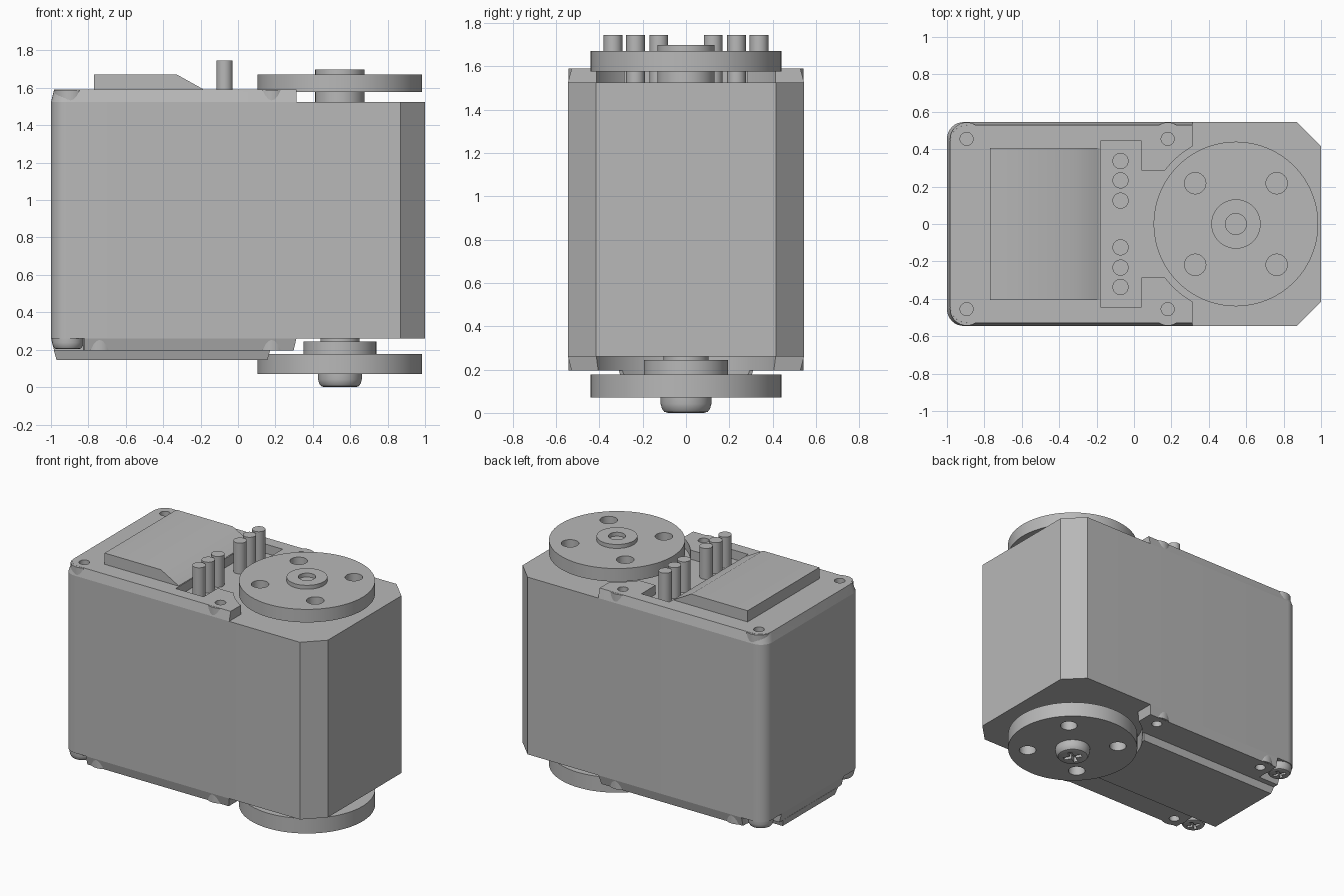
import bpy
import bmesh
from math import cos, sin, pi, radians
from mathutils import Matrix

old = bpy.data.objects.get("Cube")
if old:
    bpy.data.objects.remove(old)

grey = bpy.data.materials.new("light grey")
grey.use_nodes = True
GREY = (0.48, 0.48, 0.48, 1)
grey.diffuse_color = GREY
grey.node_tree.nodes["Principled BSDF"].inputs["Base Color"].default_value = GREY

AXIS = 0.545      # x of the output shaft
HALF = 0.545      # half width of the case
FLOOR, ROOF = 0.26, 1.525


def make(name, bm):
    bmesh.ops.recalc_face_normals(bm, faces=bm.faces)
    mesh = bpy.data.meshes.new(name)
    bm.to_mesh(mesh)
    bm.free()
    mesh.materials.append(grey)
    ob = bpy.data.objects.new(name, mesh)
    bpy.context.collection.objects.link(ob)
    return ob


def loft(name, rings):
    """Join rings of equal point count and close both ends."""
    bm = bmesh.new()
    rows = [[bm.verts.new(p) for p in ring] for ring in rings]
    n = len(rows[0])
    for a, b in zip(rows, rows[1:]):
        for i in range(n):
            j = (i + 1) % n
            bm.faces.new((a[i], a[j], b[j], b[i]))
    bm.faces.new(rows[0])
    bm.faces.new(rows[-1])
    return make(name, bm)


def lathe(name, x, y, profile, n=48):
    """Turn (radius, z) pairs about a vertical axis."""
    return loft(name, [[(x + r * cos(2 * pi * i / n), y + r * sin(2 * pi * i / n), z)
                        for i in range(n)] for r, z in profile])


def drum(name, x, y, r, z0, z1, n=48):
    return lathe(name, x, y, [(r, z0), (r, z1)], n)


def box(name, x0, x1, y0, y1, z0, z1):
    return loft(name, [[(x0, y0, z), (x1, y0, z), (x1, y1, z), (x0, y1, z)] for z in (z0, z1)])


def only(ob):
    bpy.ops.object.select_all(action='DESELECT')
    ob.select_set(True)
    bpy.context.view_layer.objects.active = ob


def cut(ob, cutters):
    only(ob)
    for c in cutters:
        mod = ob.modifiers.new("cut", 'BOOLEAN')
        mod.operation = 'DIFFERENCE'
        mod.solver = 'EXACT'
        mod.object = c
        bpy.ops.object.modifier_apply(modifier=mod.name)
        bpy.data.objects.remove(c)


def outline(z, inset, right, chamfer=0.0, r=0.09):
    """Plan of the case: round corners at -x, optional chamfers at +x."""
    x0, w = -1 + inset, HALF - inset
    pts = []
    for sign, start in ((1, 90), (-1, 180)):
        for k in range(9):
            a = radians(start + k * 90 / 8)
            pts.append((x0 + r + r * cos(a), sign * (w - r) + r * sin(a), z))
    pts += [(right - chamfer, -w, z), (right, -w + chamfer, z),
            (right, w - chamfer, z), (right - chamfer, w, z)]
    if not chamfer:
        del pts[-4], pts[-1]
    return pts


# Main case
loft("main_case", [outline(z, 0, 1, 0.13) for z in (FLOOR, ROOF)])

# Top cover with shaft recess, connector pocket and corner holes
top_holes = [(x, s * 0.455) for x in (-0.895, 0.18) for s in (-1, 1)]
cover = loft("top_cover", [outline(ROOF, 0, 0.312), outline(1.59, 0.017, 0.312)])
cut(cover, [drum("recess", AXIS, 0, 0.475, 1.5, 1.7, 96),
            box("pocket", -0.18, 0.04, -0.445, 0.445, 1.5, 1.7),
            box("passage", 0.03, 0.3, -0.285, 0.285, 1.5, 1.7)]
    + [drum("hole", x, y, 0.035, 1.54, 1.7, 24) for x, y in top_holes])
for x, y in top_holes:
    boss = drum("cover_boss", x, y, 0.088, ROOF, 1.589, 32)
    cut(boss, [drum("hole", x, y, 0.035, 1.54, 1.7, 24),
               drum("recess", AXIS, 0, 0.475, 1.5, 1.7, 96)])

# Raised block with a sloping end
block = [(-0.77, 1.585), (-0.185, 1.585), (-0.185, 1.592), (-0.325, 1.67), (-0.77, 1.67)]
loft("raised_block", [[(x, y, z) for x, z in block] for y in (-0.405, 0.405)])

# Connector pins
for s in (-1, 1):
    for y in (0.125, 0.233, 0.337):
        drum("connector_pin", -0.072, s * y, 0.043, ROOF - 0.01, 1.745, 32)


# Output discs
def disc(name, z0, z1):
    ob = drum(name, AXIS, 0, 0.44, z0, z1, 96)
    cut(ob, [drum("hole", AXIS + a * 0.218, b * 0.218, 0.057, z0 - 0.1, z1 + 0.1, 32)
             for a in (-1, 1) for b in (-1, 1)])


disc("top_disc", 1.577, 1.67)
hub = drum("top_hub", AXIS, 0, 0.132, ROOF - 0.01, 1.698)
cut(hub, [drum("bore", AXIS, 0, 0.056, 1.62, 1.8, 32)])
disc("bottom_disc", 0.07, 0.178)
lathe("bottom_hub", AXIS, 0, [(0.195, 0.17), (0.195, 0.245), (0.105, 0.245), (0.105, 0.27)])

# Bottom cover, notched at the screw corners
bottom_holes = [(x, s * 0.455) for x in (-0.74, 0.18) for s in (-1, 1)]
base = loft("bottom_cover", [outline(0.195, 0.017, 0.297), outline(FLOOR, 0, 0.312)])
cut(base, [drum("recess", AXIS, 0, 0.475, 0.1, 0.3, 96)]
    + [box("notch", -1.1, -0.82, min(s * 0.35, s * 0.7), max(s * 0.35, s * 0.7), 0.1, 0.3)
       for s in (-1, 1)]
    + [drum("hole", x, y, 0.035, 0.1, 0.24, 24) for x, y in bottom_holes])
for x, y in bottom_holes:
    boss = drum("base_boss", x, y, 0.088, 0.196, FLOOR, 32)
    cut(boss, [drum("hole", x, y, 0.035, 0.1, 0.24, 24),
               drum("recess", AXIS, 0, 0.475, 0.1, 0.3, 96)])

# Long plate under the bottom cover
plate = loft("bottom_plate", [[(x0, -w, z), (x1, -w, z), (x1, w, z), (x0, w, z)]
                              for z, x0, x1, w in ((0.145, -0.97, 0.157, 0.295),
                                                   (0.197, -0.985, 0.172, 0.31))])
cut(plate, [drum("recess", AXIS, 0, 0.475, 0.1, 0.3, 96)])


# Screws with a cross slot
def screw(name, x, y, r, z0, z1):
    h = z1 - z0
    ob = lathe(name, x, y, [(r * 0.72, z0), (r * 0.86, z0 + h * 0.07),
                            (r * 0.95, z0 + h * 0.25), (r, z0 + h * 0.55), (r, z1)])
    slots = []
    for turn in (0, 90):
        slot = box("slot", -r * 0.55, r * 0.55, -r * 0.13, r * 0.13, z0 - 0.05, z0 + h * 0.5)
        slot.data.transform(Matrix.Translation((x, y, 0)) @ Matrix.Rotation(radians(turn + 30), 4, 'Z'))
        slots.append(slot)
    cut(ob, slots)


screw("shaft_screw", AXIS, 0, 0.117, 0, 0.075)
for s in (-1, 1):
    screw("corner_screw", -0.91, s * 0.455, 0.083, 0.203, 0.265)

# Smooth curved walls, keep edges sharp
for ob in list(bpy.context.scene.objects):
    if ob.type == 'MESH' and ob.data.materials and ob.data.materials[0] == grey:
        only(ob)
        bpy.ops.object.shade_smooth_by_angle(angle=radians(30))
